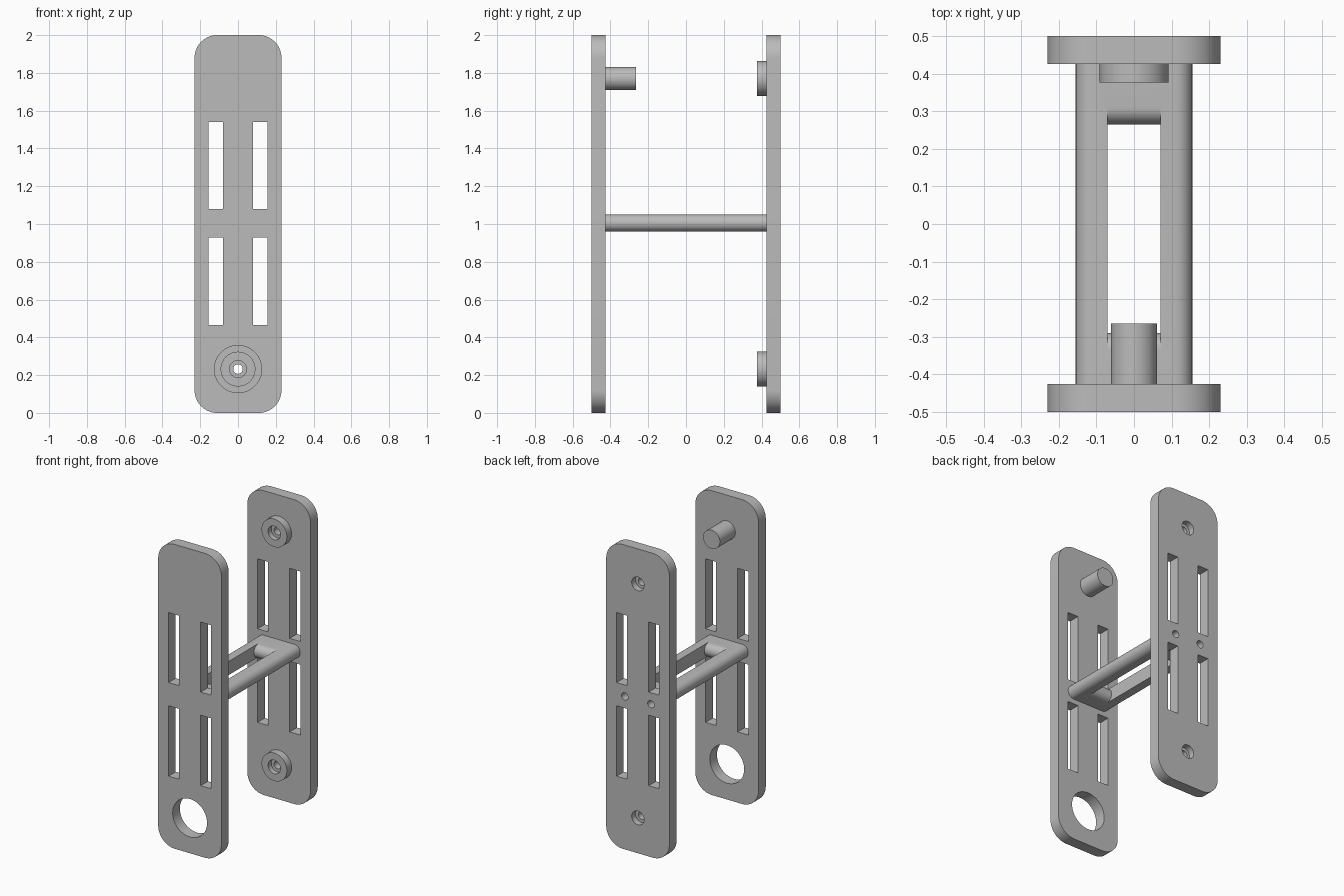
import bpy, bmesh
from math import sin, cos, pi, radians

cube = bpy.data.objects.get("Cube")
if cube:
    bpy.data.objects.remove(cube, do_unlink=True)

grey = bpy.data.materials.new("plain grey")
grey.use_nodes = True
grey.diffuse_color = (0.5, 0.5, 0.5, 1)
grey.node_tree.nodes["Principled BSDF"].inputs["Base Color"].default_value = (0.5, 0.5, 0.5, 1)


def arc(cu, cv, r, start, end, steps):
    angles = [radians(start + (end - start) * i / steps) for i in range(steps + 1)]
    return [(cu + r * cos(a), cv + r * sin(a)) for a in angles]


def circle(cu, cv, r, steps=48):
    return arc(cu, cv, r, 0, 360, steps)[:-1]


def rect(u0, u1, v0, v1):
    return [(u0, v0), (u1, v0), (u1, v1), (u0, v1)]


def prism(name, outline, lo, hi, axis="Y"):
    """Extrude an outline (x, z) along y, or (y, z) along x."""
    bm = bmesh.new()
    place = (lambda u, v, d: (u, d, v)) if axis == "Y" else (lambda u, v, d: (d, u, v))
    a = [bm.verts.new(place(u, v, lo)) for u, v in outline]
    b = [bm.verts.new(place(u, v, hi)) for u, v in outline]
    bm.faces.new(a)
    bm.faces.new(b)
    for i in range(len(a)):
        j = (i + 1) % len(a)
        bm.faces.new((a[i], a[j], b[j], b[i]))
    bmesh.ops.recalc_face_normals(bm, faces=bm.faces[:])
    mesh = bpy.data.meshes.new(name)
    bm.to_mesh(mesh)
    bm.free()
    mesh.materials.append(grey)
    obj = bpy.data.objects.new(name, mesh)
    bpy.context.collection.objects.link(obj)
    return obj


def select(obj):
    bpy.ops.object.select_all(action="DESELECT")
    obj.select_set(True)
    bpy.context.view_layer.objects.active = obj


def finish(obj, cutters=()):
    """Cut the openings, then smooth the round walls."""
    select(obj)
    for cutter in cutters:
        mod = obj.modifiers.new("opening", "BOOLEAN")
        mod.operation = "DIFFERENCE"
        mod.solver = "EXACT"
        mod.object = cutter
        bpy.ops.object.modifier_apply(modifier=mod.name)
        bpy.data.objects.remove(cutter, do_unlink=True)
    select(obj)
    bpy.ops.object.shade_smooth_by_angle(angle=radians(30))


W, R = 0.23, 0.12          # plate half width and corner radius
IN, OUT = 0.425, 0.5       # inner and outer plate faces
LOW, HIGH = 0.232, 1.77    # heights of the round fittings
MID, HALF = 1.005, 0.045   # middle and half thickness of the bridge


def plate(name, lo, hi):
    outline = []
    for cx, cz, start in ((W - R, 2 - R, 0), (R - W, 2 - R, 90), (R - W, R, 180), (W - R, R, 270)):
        outline += arc(cx, cz, R, start, start + 90, 14)
    return prism(name, outline, lo, hi)


def slots(lo, hi):
    return [prism("slot_cutter", rect(x - 0.0385, x + 0.0385, z0, z1), lo - 0.02, hi + 0.02)
            for x in (-0.117, 0.117) for z0, z1 in ((0.465, 0.928), (1.08, 1.54))]


def stepped_bore(z):
    return [prism("bore_cutter", circle(0, z, r, 32), lo, hi)
            for r, lo, hi in ((0.025, 0.35, 0.55), (0.045, 0.35, 0.41), (0.045, 0.46, 0.55))]


def screw_holes():
    return [prism("screw_cutter", circle(x, MID, 0.024, 24), 0.3, 0.55) for x in (-0.095, 0.095)]


# Front plate with slots, a large hole and a peg
front = plate("front_plate", -OUT, -IN)
finish(front, slots(-OUT, -IN) + [prism("hole_cutter", circle(0, LOW, 0.125, 64), -0.55, -0.4)])
finish(prism("peg", circle(0, HIGH, 0.061), -IN, -0.265))

# Back plate with slots, stepped bores and screw holes
back = plate("back_plate", IN, OUT)
finish(back, slots(IN, OUT) + stepped_bore(LOW) + stepped_bore(HIGH) + screw_holes())

# Ring bosses around the bores
for name, z in (("lower_boss", LOW), ("upper_boss", HIGH)):
    finish(prism(name, circle(0, z, 0.092), 0.376, IN), stepped_bore(z))

# Bridge with rounded sides and a long opening with rounded ends
sides = arc(0.155 - HALF, MID, HALF, -90, 90, 16) + arc(HALF - 0.155, MID, HALF, 90, 270, 16)
bridge = prism("bridge", sides, -IN, IN)
y0, y1 = -0.29 - HALF, 0.265 + HALF
opening = (arc(y0, MID, HALF, -90, 90, 16) + [(y0, MID + 0.1), (y1, MID + 0.1)]
           + arc(y1, MID, HALF, 90, 270, 16) + [(y1, MID - 0.1), (y0, MID - 0.1)])
finish(bridge, [prism("opening_cutter", opening, -0.07, 0.07, "X")] + screw_holes())
